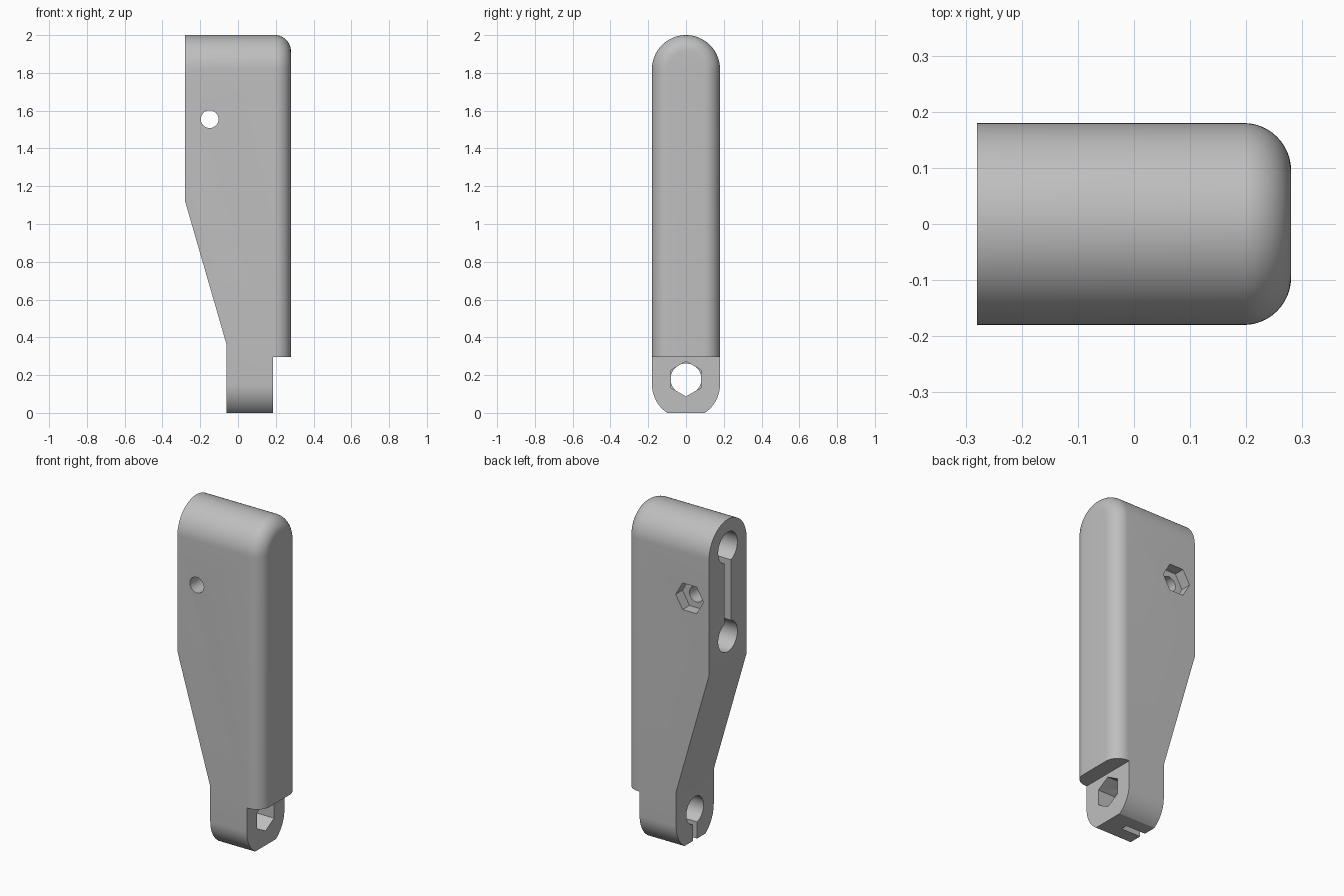
import bpy
import bmesh
from math import sin, cos, pi, radians

default = bpy.data.objects.get("Cube")
if default:
    bpy.data.objects.remove(default, do_unlink=True)

grey = bpy.data.materials.new("plain grey")
grey.use_nodes = True
colour = (0.52, 0.52, 0.52, 1)
grey.diffuse_color = colour
grey.node_tree.nodes["Principled BSDF"].inputs["Base Color"].default_value = colour


def loft(name, rings):
    """Closed solid through rings that share a vertex count."""
    bm = bmesh.new()
    loops = [[bm.verts.new(p) for p in ring] for ring in rings]
    n = len(loops[0])
    for a, b in zip(loops, loops[1:]):
        for i in range(n):
            j = (i + 1) % n
            bm.faces.new((a[i], a[j], b[j], b[i]))
    bm.faces.new(loops[0])
    bm.faces.new(loops[-1])
    bmesh.ops.recalc_face_normals(bm, faces=bm.faces)
    mesh = bpy.data.meshes.new(name)
    bm.to_mesh(mesh)
    bm.free()
    mesh.materials.append(grey)
    obj = bpy.data.objects.new(name, mesh)
    bpy.context.collection.objects.link(obj)
    return obj


def prism(name, outline, axis, start, end):
    """Extrude (u, z) points along x or y."""
    def place(d):
        return [(d, u, z) if axis == "x" else (u, d, z) for u, z in outline]
    return loft(name, [place(start), place(end)])


def polygon(u, z, radius, sides, turn=0.0):
    steps = [turn + 2 * pi * i / sides for i in range(sides)]
    return [(u + radius * cos(t), z + radius * sin(t)) for t in steps]


def rectangle(u, half, low, high):
    return [(u - half, low), (u + half, low), (u + half, high), (u - half, high)]


def stadium(x, radius, low=0.15, high=1.82, steps=32):
    """Upright slot outline with round ends, in the plane at x."""
    top = [(x, radius * cos(pi * i / steps), high + radius * sin(pi * i / steps))
           for i in range(steps + 1)]
    bottom = [(x, -y, low - (z - high)) for _, y, z in top]
    return top + bottom


def combine(target, tool, operation):
    tool.hide_render = True
    mod = target.modifiers.new(operation.lower(), "BOOLEAN")
    mod.operation = operation
    mod.solver = "EXACT"
    mod.object = tool
    bpy.context.view_layer.objects.active = target
    bpy.ops.object.modifier_apply(modifier=mod.name)
    bpy.data.objects.remove(tool, do_unlink=True)


# Round-ended bar with a filleted outer rim
half_width, fillet = 0.18, 0.085
rings = [stadium(-0.4, half_width)]
for i in range(13):
    t = pi / 2 * i / 12
    rings.append(stadium(0.28 - fillet + fillet * sin(t),
                         half_width - fillet * (1 - cos(t))))
body = loft("clamp_body", rings)

# Tapered side silhouette with the narrow foot
side = [(-0.28, 2.1), (-0.28, 1.12), (-0.06, 0.36), (-0.06, 0),
        (0.185, 0), (0.185, 0.295), (0.4, 0.295), (0.4, 2.1)]
combine(body, prism("silhouette", side, "y", -0.4, 0.4), "INTERSECT")

# Twin bores joined by a slot, open on the inner edge
cutters = [prism("bore", polygon(0, z, 0.092, 48), "x", -0.5, 0.08)
           for z in (1.83, 1.29)]
cutters.append(prism("bore_slot", rectangle(0, 0.03, 1.29, 1.83), "x", -0.5, 0.08))

# Cross bolt hole with a nut pocket on the back
cutters.append(prism("bolt_hole", polygon(-0.15, 1.555, 0.047, 32), "y", -0.4, 0.4))
cutters.append(prism("nut_pocket", polygon(-0.15, 1.555, 0.093, 6), "y", 0.115, 0.4))

# Foot bore, its hexagonal socket and the split below it
cutters.append(prism("foot_bore", polygon(0, 0.18, 0.082, 48), "x", -0.4, 0.1))
cutters.append(prism("foot_socket", polygon(0, 0.18, 0.093, 6, pi / 2), "x", 0.07, 0.4))
cutters.append(prism("foot_split", rectangle(0, 0.02, -0.1, 0.18), "x", -0.4, 0.07))

for cutter in cutters:
    combine(body, cutter, "DIFFERENCE")

bpy.ops.object.select_all(action="DESELECT")
body.select_set(True)
bpy.context.view_layer.objects.active = body
bpy.ops.object.shade_smooth_by_angle(angle=radians(25))
